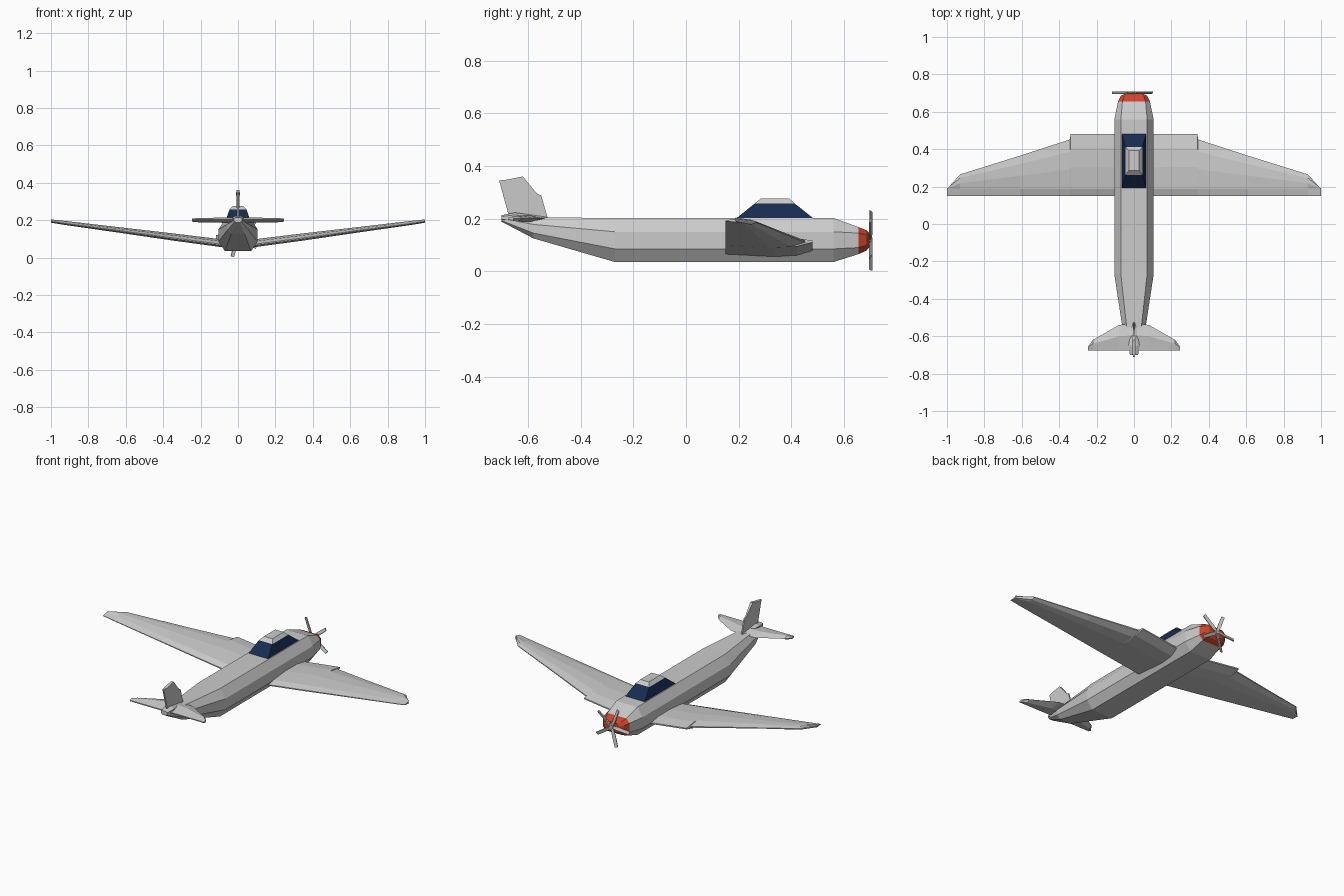
import bpy, bmesh
from math import radians
from mathutils import Matrix, Vector

if "Cube" in bpy.data.objects:
    bpy.data.objects.remove(bpy.data.objects["Cube"])


def loft(name, rings, colour=None, mirror=False):
    """Skin a list of equal-length closed rings and cap both ends."""
    bm = bmesh.new()
    loops = [[bm.verts.new(p) for p in ring] for ring in rings]
    n = len(loops[0])
    for a, b in zip(loops, loops[1:]):
        for i in range(n):
            bm.faces.new((a[i], a[(i + 1) % n], b[(i + 1) % n], b[i]))
    bm.faces.new(loops[0])
    bm.faces.new(loops[-1])
    bmesh.ops.recalc_face_normals(bm, faces=bm.faces)
    mesh = bpy.data.meshes.new(name)
    bm.to_mesh(mesh)
    bm.free()
    ob = bpy.data.objects.new(name, mesh)
    bpy.context.collection.objects.link(ob)
    if colour:
        mat = bpy.data.materials.new(name + "_paint")
        mat.diffuse_color = (*colour, 1)
        mat.use_nodes = True
        mat.node_tree.nodes["Principled BSDF"].inputs["Base Color"].default_value = mat.diffuse_color
        mesh.materials.append(mat)
    if mirror:
        mod = ob.modifiers.new("Mirror", 'MIRROR')
        mod.use_clip = True
    return ob


def octagon(y, wide, flat, z0, z1, z2, z3):
    """Eight-sided body section from bottom z0 to top z3."""
    half = [(flat, z0), (wide, z1), (wide, z2), (flat, z3)]
    return [(x, y, z) for x, z in half] + [(-x, y, z) for x, z in reversed(half)]


def rect(z, x, y0, y1):
    return [(-x, y0, z), (x, y0, z), (x, y1, z), (-x, y1, z)]


# Fuselage and red nose cowl
cowl_back = octagon(0.655, 0.085, 0.062, 0.065, 0.09, 0.145, 0.168)
loft("fuselage", [
    octagon(-0.70, 0.018, 0.010, 0.188, 0.192, 0.200, 0.206),
    octagon(-0.58, 0.058, 0.036, 0.125, 0.145, 0.178, 0.205),
    octagon(-0.27, 0.105, 0.070, 0.035, 0.085, 0.15, 0.202),
    octagon(0.56, 0.105, 0.070, 0.035, 0.085, 0.15, 0.202),
    cowl_back])
loft("nose_cowl", [
    cowl_back,
    octagon(0.685, 0.070, 0.052, 0.078, 0.098, 0.138, 0.156),
    octagon(0.697, 0.048, 0.034, 0.092, 0.105, 0.132, 0.144)],
    (0.6, 0.06, 0.025))

# Canopy glass and roof
loft("canopy_glass", [rect(0.2, 0.065, 0.19, 0.485), rect(0.258, 0.045, 0.262, 0.412)],
     (0.008, 0.025, 0.08))
loft("canopy_roof", [rect(0.258, 0.045, 0.262, 0.412), rect(0.277, 0.028, 0.285, 0.392)])


# Wings: (fraction of chord behind the flap line, height)
def wing_ring(x, lead, t):
    z = 0.07 + 0.127 * x
    flap, trail = 0.187, 0.15
    c = max(lead - flap, 0.004)
    pts = [(lead, 0.004), (flap + 0.75 * c, 0.016), (flap + 0.4 * c, 0.017),
           (flap, 0.006), (trail, -0.010), (trail, -0.017),
           (flap + 0.5 * c, -0.026), (flap + 0.8 * c, -0.021), (lead, -0.004)]
    return [(x, y, z + h * t) for y, h in pts]


loft("wings", [wing_ring(*s) for s in [
    (0.0, 0.48, 1.0), (0.34, 0.48, 0.9), (0.342, 0.452, 0.9), (0.61, 0.365, 0.7),
    (0.93, 0.265, 0.5), (1.0, 0.187, 0.4)]], mirror=True)


# Tailplane
def tail_ring(x, lead, t):
    mid = lead * 0.5 - 0.33
    return [(x, lead, 0.2), (x, mid, 0.2 + t), (x, -0.675, 0.203),
            (x, -0.675, 0.197), (x, mid, 0.2 - t)]


loft("tailplane", [tail_ring(*s) for s in [
    (0.0, -0.53, 0.014), (0.08, -0.54, 0.014), (0.22, -0.62, 0.011),
    (0.245, -0.655, 0.008)]], mirror=True)

# Tail fin with fairing at its foot
outline = [(-0.67, 0.2), (-0.71, 0.345), (-0.68, 0.348), (-0.62, 0.36),
           (-0.566, 0.295), (-0.55, 0.288), (-0.525, 0.2)]
widths = [0.005, 0.004, 0.010, 0.008, 0.004, 0.004, 0.004]
loft("tail_fin", [[(s * w, y, z) for (y, z), w in zip(outline, widths)] for s in (-1, 1)])
loft("tail_fairing", [octagon(*s) for s in [
    (-0.70, 0.022, 0.012, 0.192, 0.198, 0.208, 0.213),
    (-0.65, 0.030, 0.015, 0.18, 0.19, 0.214, 0.223),
    (-0.53, 0.008, 0.004, 0.185, 0.19, 0.202, 0.206)]])

# Propeller: hub and five pitched blades
hub = Vector((0, 0.702, 0.118))
loft("propeller_hub", [
    octagon(0.69, 0.014, 0.007, 0.104, 0.112, 0.124, 0.132),
    octagon(0.708, 0.010, 0.005, 0.108, 0.114, 0.122, 0.128)])
for i in range(5):
    turn = Matrix.Rotation(radians(15 + 72 * i), 3, 'Y')
    pitch = Matrix.Rotation(radians(20), 3, 'Z')
    rings = [[hub + turn @ (pitch @ Vector(p)) for p in rect(z, w, -0.003, 0.003)]
             for z, w in [(0.0, 0.006), (-0.05, 0.010), (-0.117, 0.009)]]
    loft(f"propeller_blade_{i + 1}", rings)
